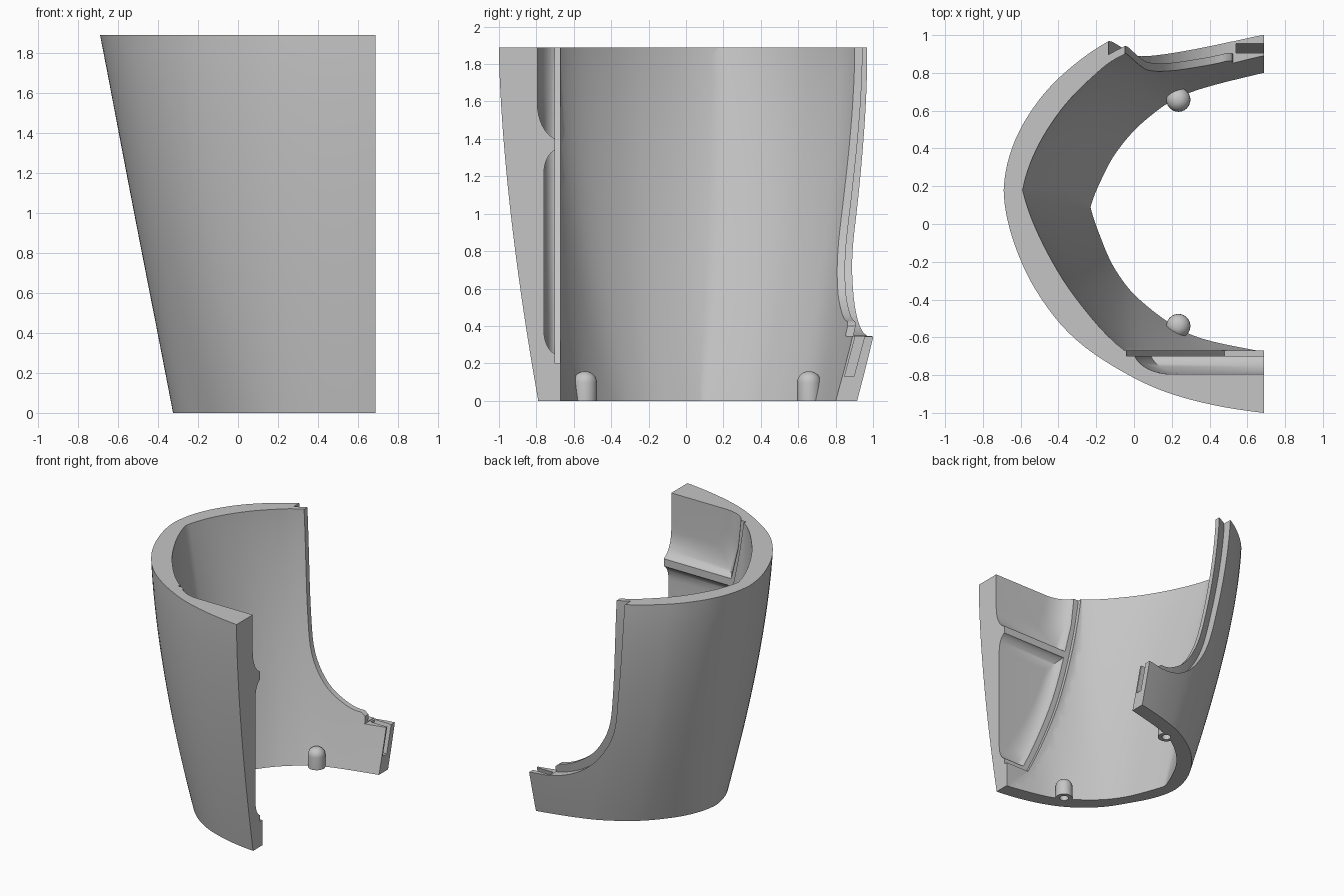
import bpy, bmesh, math

if "Cube" in bpy.data.objects:
    bpy.data.objects.remove(bpy.data.objects["Cube"])

H = 1.89
# Control points of wall sections: front edge -> left crease -> back edge
OUT_LOW = [(.687, -.79), (.4, -.74), (.15, -.64), (-.06, -.47), (-.2, -.26), (-.29, -.08), (-.325, .09),
           (-.29, .26), (-.2, .43), (-.03, .62), (.2, .77), (.42, .85), (.687, .915)]
OUT_TOP = [(.687, -1), (.3, -.93), (0, -.815), (-.31, -.61), (-.52, -.35), (-.645, -.07), (-.69, .18),
           (-.65, .39), (-.55, .59), (-.39, .78), (-.14, .965), (.2, 1.11), (.687, 1.23)]
IN_LOW = [(.9, -.71), (.65, -.67), (.3, -.585), (.04, -.41), (-.1, -.24), (-.185, -.05), (-.23, .09),
          (-.18, .22), (-.09, .385), (.06, .55), (.28, .69), (.685, .80), (.9, .84)]
IN_TOP = [(.9, -.93), (.6, -.88), (.25, -.79), (-.05, -.67), (-.31, -.39), (-.49, -.09), (-.59, .18),
          (-.52, .39), (-.39, .60), (-.23, .77), (-.05, .9), (.35, 1.05), (.9, 1.15)]

grey = bpy.data.materials.new("grey plastic")
grey.diffuse_color = (.56, .56, .56, 1)
grey.use_nodes = True
grey.node_tree.nodes["Principled BSDF"].inputs["Base Color"].default_value = grey.diffuse_color


def spline(p, n=6):
    """Smooth curve through points, open ends."""
    ext = [tuple(3 * a - 3 * b + c for a, b, c in zip(p[0], p[1], p[2]))] + p
    ext += [tuple(3 * a - 3 * b + c for a, b, c in zip(p[-1], p[-2], p[-3]))]
    res = []
    for i in range(len(p) - 1):
        a, b, c, d = ext[i:i + 4]
        for k in range(n):
            t = k / n
            res.append(tuple(.5 * (2 * q + (r - o) * t + (2 * o - 5 * q + 4 * r - s) * t * t
                                   + (3 * q - o - 3 * r + s) * t ** 3)
                             for o, q, r, s in zip(a, b, c, d)))
    return res + [p[-1]]


def section(p):
    return spline(p[:7])[:-1] + spline(p[6:])


def blend(a, b, w):
    return [tuple(u * w + v * (1 - w) for u, v in zip(p, q)) for p, q in zip(a, b)]


def rings_object(name, rings):
    """Closed solid skinned through equal rings."""
    bm = bmesh.new()
    vs = [[bm.verts.new(c) for c in r] for r in rings]
    n = len(rings[0])
    for a, b in zip(vs, vs[1:]):
        for i in range(n):
            j = (i + 1) % n
            bm.faces.new((a[i], a[j], b[j], b[i]))
    bm.faces.new(vs[0][::-1])
    bm.faces.new(vs[-1])
    bmesh.ops.recalc_face_normals(bm, faces=bm.faces)
    me = bpy.data.meshes.new(name)
    bm.to_mesh(me)
    bm.free()
    ob = bpy.data.objects.new(name, me)
    bpy.context.collection.objects.link(ob)
    me.materials.append(grey)
    return ob


def loft(name, low, top, z0, z1, n=24):
    """Wall section bulging with height, straighter near the left crease."""
    rings = []
    mid = len(low) // 2
    for k in range(n + 1):
        z = z0 + (z1 - z0) * k / n
        t = z / H
        f = 1 - max(0, 1 - t) ** 1.6
        ring = []
        for i, (a, b) in enumerate(zip(low, top)):
            g = t + (f - t) * min(1, abs(i - mid) / 18)
            ring.append((a[0] + (b[0] - a[0]) * g, a[1] + (b[1] - a[1]) * f, z))
        rings.append(ring)
    return rings_object(name, rings)


def prism(name, xz, y0, y1):
    return rings_object(name, [[(x, y, z) for x, z in xz] for y in (y0, y1)])


def boolean(ob, other, op='DIFFERENCE'):
    m = ob.modifiers.new("cut", 'BOOLEAN')
    m.operation, m.object, m.solver = op, other, 'EXACT'
    bpy.context.view_layer.objects.active = ob
    bpy.ops.object.modifier_apply(modifier=m.name)
    bpy.data.objects.remove(other)


ol, ot, il, it = map(section, (OUT_LOW, OUT_TOP, IN_LOW, IN_TOP))

# Curved wall, hollow side, thick flat pad along the front
shell = loft("curved_shell", ol, ot, 0, H)
hollow = loft("hollow", il, it, -.03, H + .03)
boolean(hollow, prism("limit", [(-2, -1), (2, -1), (2, 3), (-2, 3)], -.67, 2), 'INTERSECT')
boolean(shell, hollow)

# Shallow step on the front pad, following the wall
edge = [(-.045, 1.93), (.035, 1.45), (.165, .95), (.315, .55), (.48, .2)]
boolean(shell, prism("pad_step", spline(edge, 4) + [(.9, .2), (.9, 1.93)], -.70, -.4))


# Two rounded recesses in the pad
def recess(name, left, depth, r, open_top):
    rings = []
    zb, zt = left[-1][1], left[0][1]
    for i in range(-1, 9):
        a = math.radians(15 + 75 * max(i, 0) / 8)
        ins = r * (math.cos(math.radians(15)) - math.cos(a))
        y = -.66 if i < 0 else -.70 - depth * (math.sin(a) - .2588) / .7412
        lo, hi = zb + ins, zt - (0 if open_top else ins)
        row = []
        for x, z in left:
            row.append((x + ins, y, lo + (hi - lo) * (z - zb) / (zt - zb)))
        rings.append(row + [(.9, y, lo), (.9, y, hi)])
    return rings_object(name, rings)


boolean(shell, recess("upper_recess", [(0, 1.93), (.03, 1.65), (.09, 1.40)], .095, .2, True))
low_edge = spline([(.105, 1.34), (.21, .95), (.35, .58), (.5, .25)], 3)
boolean(shell, recess("lower_recess", low_edge, .06, .13, False))

# Swept cut in the back wall, stepped so a thin inner lip stands proud
lip = spline([(-.05, 1.95), (-.02, 1.5), (.025, 1.1), (.085, .8), (.2, .59), (.35, .47), (.49, .425)], 5)
boolean(shell, prism("back_cut", lip + [(.52, .40), (.525, .345), (.9, .345), (.9, 1.95)], .3, 1.6))
outer = spline([(-.14, 1.95), (-.10, 1.5), (-.045, 1.1), (.02, .78), (.15, .55), (.32, .41), (.52, .35)], 5)
rabbet = prism("rabbet", outer + [(.9, .335), (.9, 1.95)], .3, 1.6)
boolean(rabbet, loft("middle", blend(ol, il, .38), blend(ot, it, .38), -.05, H + .1))
boolean(shell, rabbet)

# Sloping slot in the end tab
slot = rings_object("slot", [[(.54, y, z), (.9, y, z), (.9, y + .05, z), (.54, y + .05, z)]
                             for y, z in ((.848, .13), (.92, .40))])
boolean(shell, slot)


# Domed pegs with blind screw holes
def post(name, x, y, r, z0, z1, dome):
    prof = [(r, z0), (r, z1 - dome)]
    prof += [(r * math.cos(a), z1 - dome + dome * math.sin(a)) for a in (math.radians(15 * k) for k in range(1, 6))]
    rings = [[(x + q * math.cos(k * math.pi / 12), y + q * math.sin(k * math.pi / 12), z) for k in range(24)]
             for q, z in prof]
    return rings_object(name, rings)


for y in (.658, -.54):
    boolean(shell, post("peg", .235, y, .064, 0, .158, .06), 'UNION')
    boolean(shell, post("screw_hole", .235, y, .034, -.05, .09, .01))

bpy.ops.object.select_all(action='DESELECT')
shell.select_set(True)
bpy.context.view_layer.objects.active = shell
bpy.ops.object.shade_smooth_by_angle(angle=math.radians(35))
